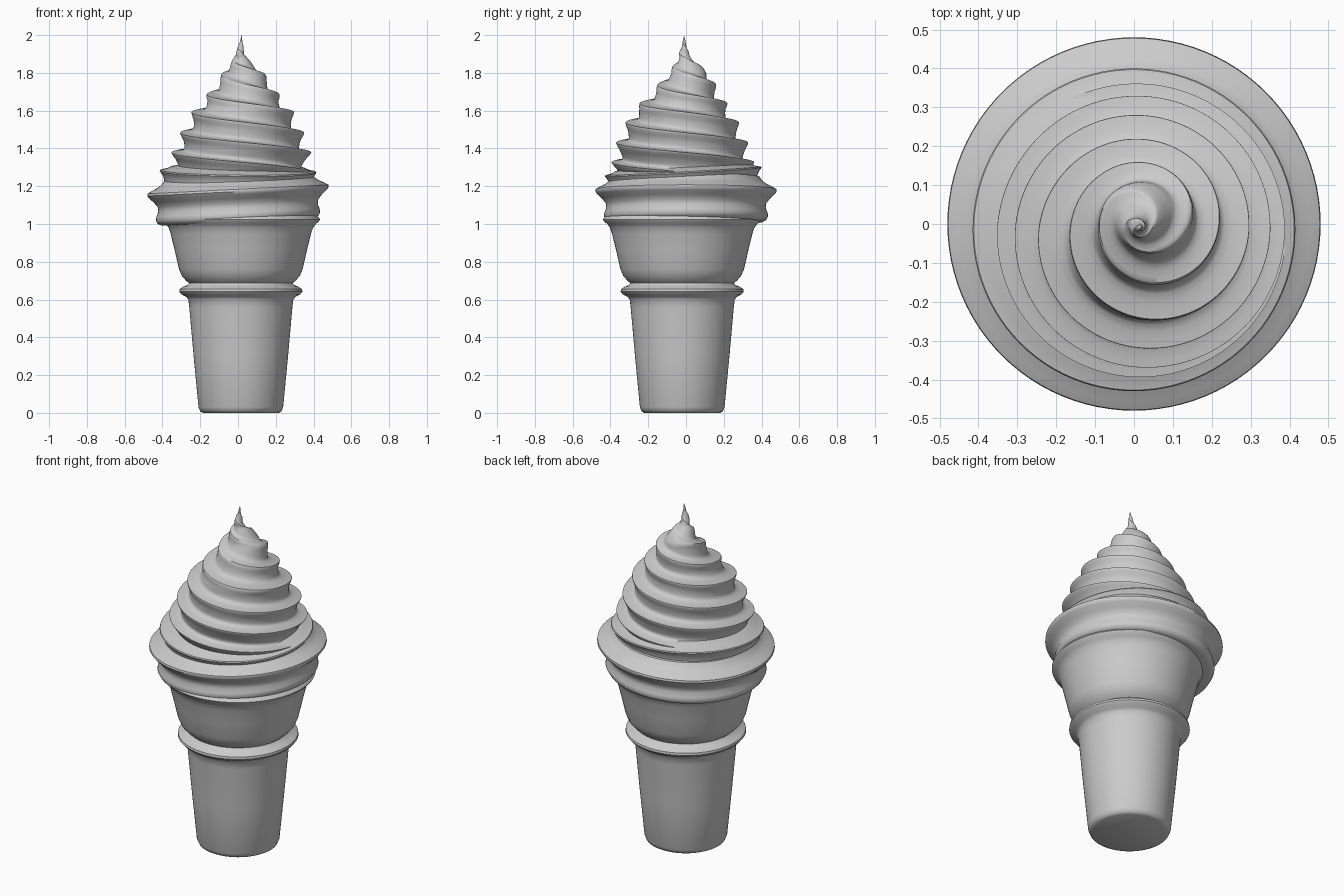
import bpy, bmesh, math

if "Cube" in bpy.data.objects:
    bpy.data.objects.remove(bpy.data.objects["Cube"])

TAU = 2 * math.pi

grey = bpy.data.materials.new("plain grey")
grey.diffuse_color = (0.6, 0.6, 0.6, 1)
grey.use_nodes = True
grey.node_tree.nodes["Principled BSDF"].inputs["Base Color"].default_value = grey.diffuse_color


def lerp_table(xs, ys, x):
    if x <= xs[0]:
        return ys[0]
    for a, b, c, d in zip(xs, xs[1:], ys, ys[1:]):
        if x <= b:
            return c + (d - c) * (x - a) / (b - a)
    return ys[-1]


def finish(bm, name, angle):
    bmesh.ops.remove_doubles(bm, verts=bm.verts, dist=1e-4)
    bmesh.ops.dissolve_degenerate(bm, edges=bm.edges, dist=1e-5)
    bmesh.ops.recalc_face_normals(bm, faces=bm.faces)
    me = bpy.data.meshes.new(name)
    bm.to_mesh(me)
    bm.free()
    me.materials.append(grey)
    ob = bpy.data.objects.new(name, me)
    bpy.context.collection.objects.link(ob)
    bpy.ops.object.select_all(action='DESELECT')
    bpy.context.view_layer.objects.active = ob
    ob.select_set(True)
    bpy.ops.object.shade_smooth_by_angle(angle=math.radians(angle))
    return ob


def lathe(name, profile, center, tilt=(0, 0), n=96, angle=45):
    """Revolve (radius, z) points; tilt is the slope along x and y."""
    bm = bmesh.new()
    rings = []
    for r, z in profile:
        ring = []
        for i in range(n):
            x, y = r * math.cos(TAU * i / n), r * math.sin(TAU * i / n)
            ring.append(bm.verts.new((center[0] + x, center[1] + y,
                                      z + tilt[0] * x + tilt[1] * y)))
        rings.append(ring)
    for lo, hi in zip(rings, rings[1:]):
        for i in range(n):
            k = (i + 1) % n
            bm.faces.new((lo[i], lo[k], hi[k], hi[i]))
    return finish(bm, name, angle)


# Wafer cup: tapered body, ring bead, flared bowl
lathe("wafer_cup", [
    (0, 0), (.20, 0), (.215, .008), (.224, .03), (.25, .30), (.273, .56),
    (.278, .60), (.29, .615), (.315, .628), (.326, .642), (.324, .655),
    (.305, .668), (.28, .678), (.275, .687), (.29, .70), (.312, .725),
    (.327, .76), (.35, .86), (.372, .95), (.382, .98), (.397, 1.0),
    (.415, 1.015), (.42, 1.025), (.40, 1.05), (.30, 1.06), (0, 1.06)],
    (.015, -.02))

# Lowest cream layer with its wide brim
lathe("cream_base", [
    (.30, 1.01), (.405, 1.012), (.425, 1.022), (.435, 1.04), (.432, 1.06),
    (.422, 1.085), (.425, 1.11), (.445, 1.135), (.47, 1.158), (.48, 1.172),
    (.478, 1.184), (.455, 1.198), (.425, 1.212), (.405, 1.228), (.39, 1.25),
    (.30, 1.26)],
    (0, 0), (.05, 0))

# Second layer, nearly level, tucked behind the brim
lathe("cream_second_layer", [
    (.30, 1.18), (.385, 1.19), (.39, 1.22), (.395, 1.245), (.405, 1.262),
    (.415, 1.275), (.412, 1.281), (.38, 1.288), (.355, 1.30), (.30, 1.31)],
    (0, -.015), (-.012, .055))

# Swirl: two-start helix of cup-shaped layers rising to a drawn-out tip
RIDGE_Z = [1.05, 1.17, 1.275, 1.38, 1.485, 1.595, 1.69, 1.795, 1.88, 1.95, 2.0]
RIDGE_R = [.28, .34, .385, .37, .328, .27, .19, .115, .035, .012, 0]
# depth of the groove through one layer, measured in from the ridge
U = [0, .02, .06, .12, .20, .32, .45, .58, .70, .82, .91, .97]
D = [0, .018, .040, .055, .058, .053, .046, .037, .027, .014, .006, .001]
PHASES = list(range(len(RIDGE_Z)))
M, N = len(U), 120
TOP = len(RIDGE_Z) - 1


def swirl_point(row, i):
    """Rows follow the ridges, which fall two layers in one turn."""
    a = TAU * i / N
    p = min(max(row // M + U[row % M] - 2 * i / N, 0), TOP)
    z = lerp_table(PHASES, RIDGE_Z, p)
    big = lerp_table(PHASES, RIDGE_R, p)
    r = max(big - D[row % M] * min(1, big / .22), 0)
    # the centre line leans a little near the top
    cx = lerp_table([1.2, 1.4, 1.78, 1.9, 2.0], [0, .02, .03, .01, .02], z)
    cy = lerp_table([1.2, 1.4, 1.6, 1.8, 1.9, 2.0], [-.01, -.02, -.02, .015, -.01, -.01], z)
    return cx + r * math.cos(a), cy + r * math.sin(a), z


bm = bmesh.new()
rows = (TOP + 2) * M + 1
grid = [[bm.verts.new(swirl_point(j, i)) for j in range(rows)] for i in range(N)]
for i in range(N):
    for j in range(rows - 1):
        if i < N - 1:
            nxt, k = grid[i + 1], j
        else:                      # the seam joins two layers further down
            nxt, k = grid[0], j - 2 * M
        if k >= 0:
            bm.faces.new((grid[i][j], nxt[k], nxt[k + 1], grid[i][j + 1]))
finish(bm, "cream_swirl", 50)
